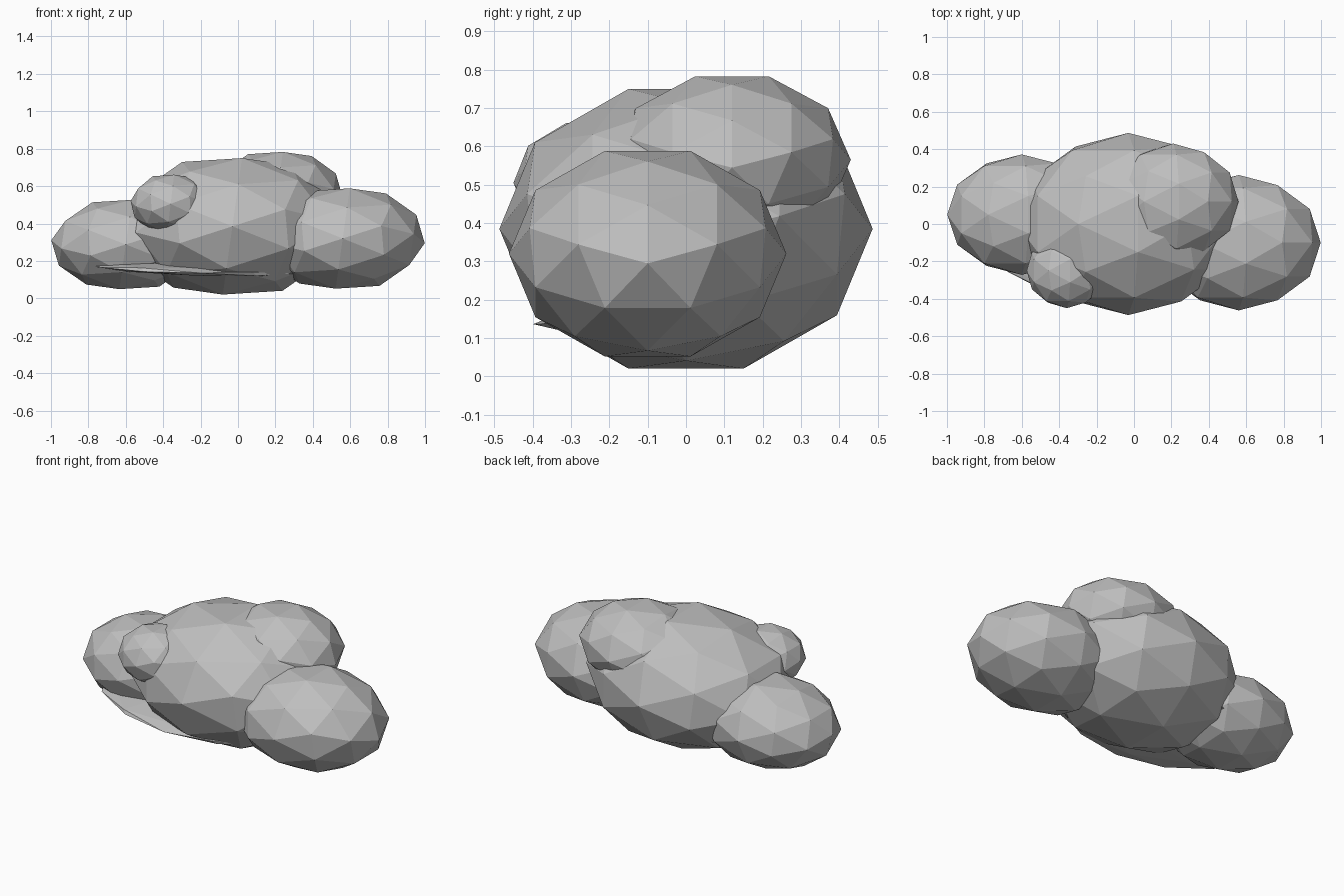
import bpy, bmesh
from math import atan
from mathutils import Matrix, Vector, Euler

default_cube = bpy.data.objects.get("Cube")
if default_cube:
    bpy.data.objects.remove(default_cube)

# One plain grey for the whole cloud
grey = bpy.data.materials.new("cloud_grey")
grey.use_nodes = True
colour = (0.52, 0.52, 0.52, 1)
grey.diffuse_color = colour
grey.node_tree.nodes["Principled BSDF"].inputs["Base Color"].default_value = colour

# Turn that lines an icosphere's edge midpoints up with all three axes
golden = (1 + 5 ** 0.5) / 2
align = Matrix.Rotation(atan(1 / golden), 4, "Y")


def puff(name, centre, radii, tilt=(0, 0, 0)):
    """Flat-shaded low-poly ellipsoid."""
    bm = bmesh.new()
    shape = Matrix.Diagonal(Vector(radii)).to_4x4()
    place = Matrix.Translation(centre) @ Euler(tilt).to_matrix().to_4x4()
    bmesh.ops.create_icosphere(bm, subdivisions=2, radius=1, matrix=align)
    bmesh.ops.transform(bm, matrix=place @ shape, verts=bm.verts)
    mesh = bpy.data.meshes.new(name)
    bm.to_mesh(mesh)
    bm.free()
    mesh.materials.append(grey)
    obj = bpy.data.objects.new(name, mesh)
    bpy.context.collection.objects.link(obj)
    return obj


# Large middle body and the two side lobes
puff("main_puff", (-0.03, 0, 0.385), (0.6, 0.487, 0.385))
puff("left_puff", (0.56, -0.10, 0.32), (0.44, 0.362, 0.283))
puff("right_puff", (-0.60, 0.05, 0.288), (0.40, 0.322, 0.252))

# Smaller lobes on the upper back and the front
puff("upper_back_puff", (0.21, 0.12, 0.565), (0.35, 0.31, 0.23))
puff("front_puff", (-0.36, -0.25, 0.505), (0.215, 0.20, 0.165))

# Thin tilted disc under the body
puff("base_wisp", (-0.21, -0.04, 0.165), (0.62, 0.36, 0.035), (0.08, 0.035, 0))
